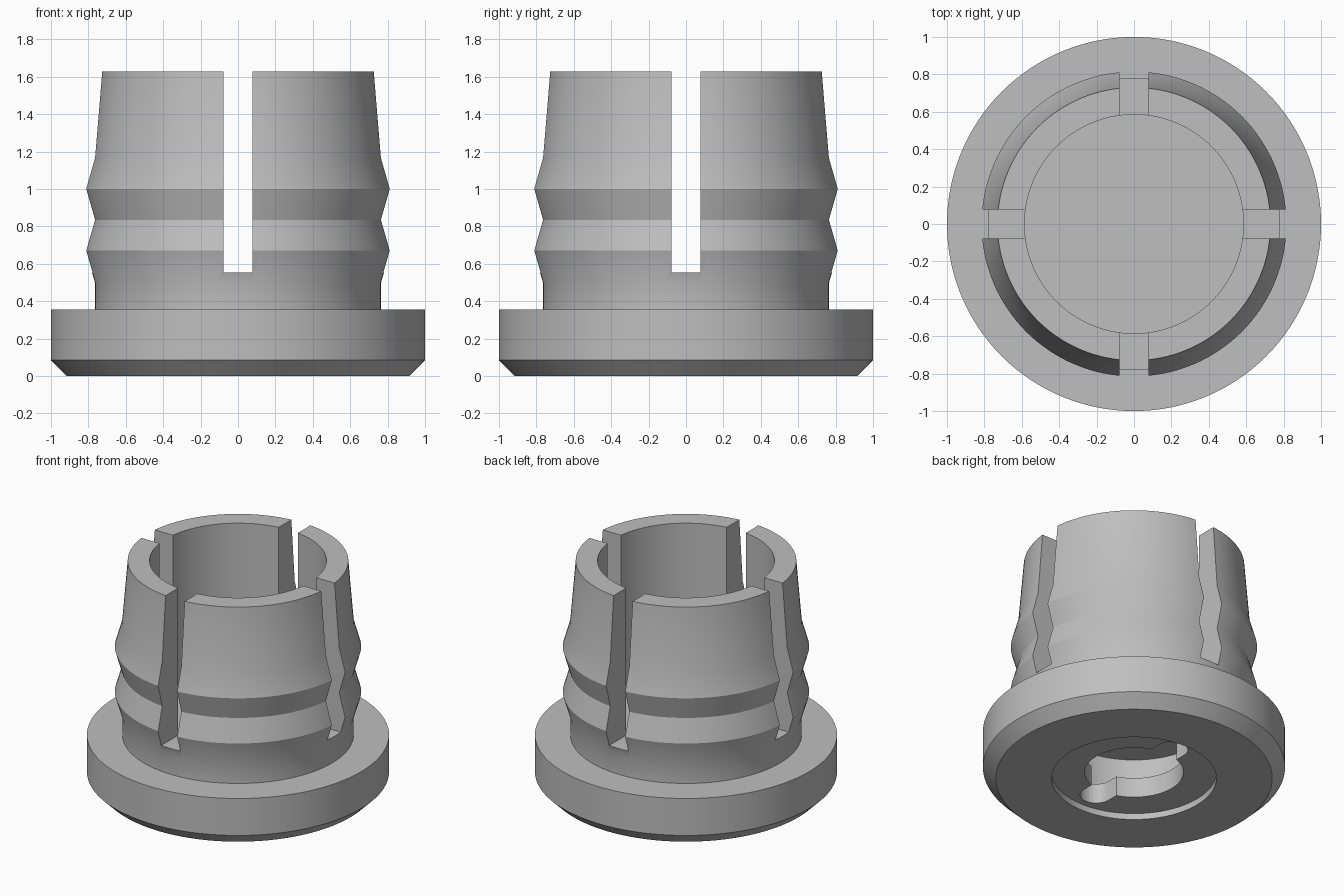
import bpy, bmesh, math
from mathutils import Matrix, Vector

SEGMENTS = 128

cube = bpy.data.objects.get("Cube")
if cube:
    bpy.data.objects.remove(cube, do_unlink=True)

grey = bpy.data.materials.new("plain grey")
grey.use_nodes = True
colour = (0.52, 0.52, 0.52, 1)
grey.diffuse_color = colour
grey.node_tree.nodes["Principled BSDF"].inputs["Base Color"].default_value = colour


def make_object(name, bm):
    bmesh.ops.recalc_face_normals(bm, faces=bm.faces)
    mesh = bpy.data.meshes.new(name)
    bm.to_mesh(mesh)
    bm.free()
    mesh.materials.append(grey)
    obj = bpy.data.objects.new(name, mesh)
    bpy.context.collection.objects.link(obj)
    return obj


def revolve(name, profile):
    """Spin a (radius, height) profile, starting and ending on the axis."""
    bm = bmesh.new()
    verts = [bm.verts.new((r, 0, z)) for r, z in profile]
    edges = [bm.edges.new(pair) for pair in zip(verts, verts[1:])]
    bmesh.ops.spin(bm, geom=verts + edges, axis=(0, 0, 1), cent=(0, 0, 0),
                   angle=math.tau, steps=SEGMENTS, use_duplicate=False)
    bmesh.ops.remove_doubles(bm, verts=bm.verts, dist=0.0005)
    return make_object(name, bm)


def disc(name, radius, bottom, top):
    return revolve(name, [(0, bottom), (radius, bottom), (radius, top), (0, top)])


def box(name, size, centre):
    bm = bmesh.new()
    bmesh.ops.create_cube(bm, size=1, matrix=Matrix.Translation(centre) @ Matrix.Diagonal((*size, 1)))
    return make_object(name, bm)


def keyhole(name, radius, half_width, reach, bottom, top):
    """Round opening with a round-ended notch towards front and back."""
    join = math.asin(half_width / radius)
    outline = []
    for turn in (0, math.pi):
        for i in range(13):
            a = turn + math.pi * i / 12
            outline.append(Vector((half_width * math.cos(a),
                                   half_width * math.sin(a) + reach * math.cos(turn), 0)))
        for i in range(33):
            a = turn + math.pi / 2 + join + (math.pi - 2 * join) * i / 32
            outline.append(Vector((radius * math.cos(a), radius * math.sin(a), 0)))
    bm = bmesh.new()
    face = bm.faces.new([bm.verts.new(p + Vector((0, 0, bottom))) for p in outline])
    up = bmesh.ops.extrude_face_region(bm, geom=[face])["geom"]
    bmesh.ops.translate(bm, vec=(0, 0, top - bottom),
                        verts=[v for v in up if isinstance(v, bmesh.types.BMVert)])
    return make_object(name, bm)


# Flanged sleeve with two gripping ridges and an open bore
sleeve = revolve("ridged_sleeve", [
    (0, 0), (0.915, 0), (1, 0.085), (1, 0.355), (0.765, 0.355), (0.765, 0.5),
    (0.815, 0.67), (0.768, 0.835), (0.815, 1.0), (0.768, 1.165), (0.73, 1.627),
    (0.585, 1.627), (0.585, 0.5), (0, 0.5)])

# Four slots, underside recess, keyhole and the chamber behind it
cutters = [
    box("side_slots_cutter", (3, 0.154, 2), (0, 0, 1.552)),
    box("front_back_slots_cutter", (0.154, 3, 2), (0, 0, 1.552)),
    disc("chamber_cutter", 0.52, 0.19, 0.44),
    disc("recess_cutter", 0.545, -0.1, 0.045),
    keyhole("keyhole_cutter", 0.327, 0.107, 0.39, -0.05, 0.25),
]
bpy.context.view_layer.objects.active = sleeve
sleeve.select_set(True)
for cutter in cutters:
    cutter.hide_render = True
    cut = sleeve.modifiers.new(cutter.name, "BOOLEAN")
    cut.operation = "DIFFERENCE"
    cut.solver = "EXACT"
    cut.object = cutter
    bpy.ops.object.modifier_apply(modifier=cut.name)
for cutter in cutters:
    bpy.data.objects.remove(cutter, do_unlink=True)

bpy.ops.object.shade_smooth_by_angle(angle=math.radians(29))
